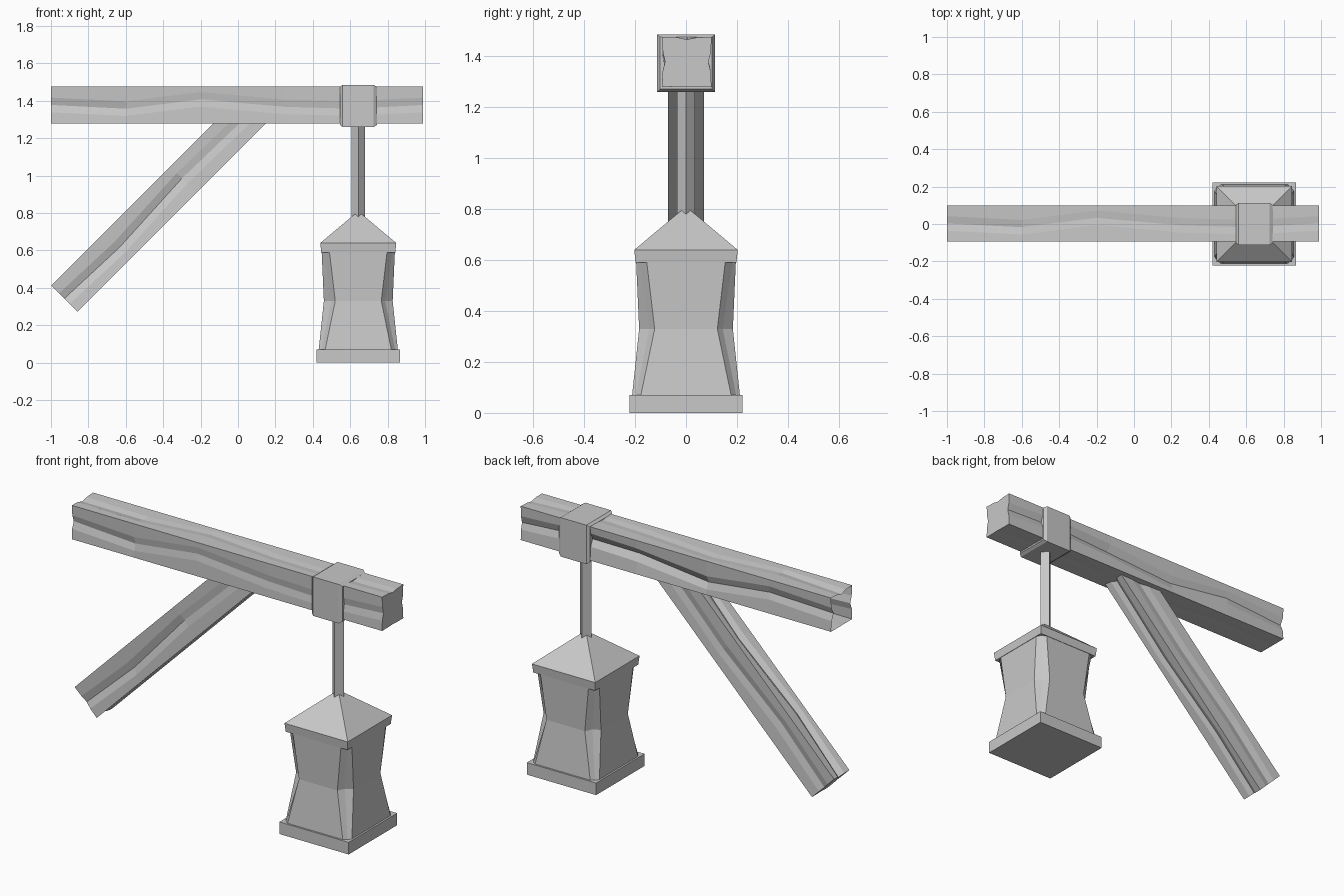
import bpy, bmesh, math
from mathutils import Vector

cube = bpy.data.objects.get("Cube")
if cube:
    bpy.data.objects.remove(cube, do_unlink=True)

grey = bpy.data.materials.new("plain_grey")
grey.use_nodes = True
grey.diffuse_color = (0.58, 0.58, 0.58, 1)
grey.node_tree.nodes["Principled BSDF"].inputs["Base Color"].default_value = grey.diffuse_color

LAMP_X = 0.643


def loft(name, rings, cap_start=True, cap_end=True):
    """Join rings of equal point count into one flat shaded part."""
    bm = bmesh.new()
    loops = [[bm.verts.new(p) for p in ring] for ring in rings]
    for a, b in zip(loops, loops[1:]):
        for i in range(len(a)):
            j = (i + 1) % len(a)
            bm.faces.new((a[i], a[j], b[j], b[i]))
    if cap_start:
        bm.faces.new(loops[0][::-1])
    if cap_end:
        bm.faces.new(loops[-1])
    bmesh.ops.recalc_face_normals(bm, faces=bm.faces)
    mesh = bpy.data.meshes.new(name)
    bm.to_mesh(mesh)
    bm.free()
    mesh.materials.append(grey)
    obj = bpy.data.objects.new(name, mesh)
    bpy.context.collection.objects.link(obj)
    return obj


def notched(half_u, half_v, depths, shift):
    """Rectangle outline with a V groove in each side: bottom, right, top, left."""
    sides = [((-1, -1), (1, -1)), ((1, -1), (1, 1)), ((1, 1), (-1, 1)), ((-1, 1), (-1, -1))]
    size = Vector((half_u, half_v))
    pts = []
    for (a, b), depth in zip(sides, depths):
        a, b = Vector(a) * size, Vector(b) * size
        inward = -(a + b).normalized()
        along = (b - a).normalized()
        mid = (a + b) / 2 + along * shift
        reach = (b - a).length * 0.2
        pts += [a, mid - along * reach + inward * depth * 0.25,
                mid + inward * depth, mid + along * reach + inward * depth * 0.15]
    return pts


# Weathered horizontal beam, open at its wall end
stations = [  # x, groove depths (bottom, back, top, front), groove shift
    (-1.0, (0.0, 0.025, 0.015, 0.018), 0.0),
    (-0.6, (0.002, 0.012, 0.006, 0.010), 0.02),
    (-0.2, (0.0, 0.020, 0.005, 0.006), -0.03),
    (0.25, (0.0, 0.035, 0.008, 0.010), 0.01),
    (0.6, (0.002, 0.022, 0.004, 0.006), 0.02),
    (0.99, (0.002, 0.012, 0.010, 0.012), 0.0),
]
beam = []
for x, depths, shift in stations:
    beam.append([(x, p.x + 0.003, 1.378 + p.y) for p in notched(0.097, 0.098, depths, shift)])
loft("beam", beam, cap_start=False)

# Diagonal brace, cut level where it meets the beam
foot = Vector((-0.928, 0, 0.343))
axis = Vector((1, 0, 1)).normalized()
across = Vector((-1, 0, 1)).normalized()
brace = []
for s, depths, shift in [
    (0.0, (0.022, 0.012, 0.030, 0.010), 0.0),
    (0.4, (0.015, 0.015, 0.020, 0.028), 0.015),
    (0.9, (0.018, 0.010, 0.025, 0.008), -0.01),
    (None, (0.020, 0.012, 0.015, 0.010), 0.0),
]:
    ring = []
    for p in notched(0.07, 0.1, depths, shift):
        dist = 1.355 - p.y if s is None else s
        ring.append(foot + axis * dist + across * p.y + Vector((0, p.x, 0)))
    brace.append(ring)
loft("brace", brace)


# Bevelled sleeve around the beam
def sleeve_ring(x, h):
    return [(x, y * h, 1.373 + z * h) for y, z in ((-1, -1), (1, -1), (1, 1), (-1, 1))]


loft("sleeve", [sleeve_ring(0.545, 0.102), sleeve_ring(0.56, 0.113),
                sleeve_ring(0.725, 0.113), sleeve_ring(0.742, 0.102)])


def square(half, z, turn=0.0):
    """Square ring around the lantern axis."""
    r = half * math.sqrt(2)
    angles = [math.pi / 4 + turn + k * math.pi / 2 for k in range(4)]
    return [(LAMP_X + r * math.cos(a), r * math.sin(a), z) for a in angles]


# Hanging rod, set diamond-wise
loft("hanging_rod", [square(0.0255, 0.77, math.pi / 4), square(0.0255, 1.27, math.pi / 4)])

# Lantern roof with rim, and base tray
loft("lantern_roof", [square(0.198, 0.59), square(0.203, 0.64), square(0.012, 0.8)])
loft("lantern_base", [square(0.222, 0.0), square(0.222, 0.07)])


# Waisted lantern body: four panels with recessed corner posts
def body_ring(z, depth, edge, corner):
    ring = []
    for k in range(4):
        c, s = round(math.cos(k * math.pi / 2)), round(math.sin(k * math.pi / 2))
        for u, v in ((depth, edge), (corner, corner), (edge, depth)):
            ring.append((LAMP_X + u * c - v * s, u * s + v * c, z))
    return ring


loft("lantern_body", [body_ring(0.065, 0.212, 0.178, 0.198),
                      body_ring(0.33, 0.184, 0.123, 0.144),
                      body_ring(0.6, 0.196, 0.155, 0.183)])
